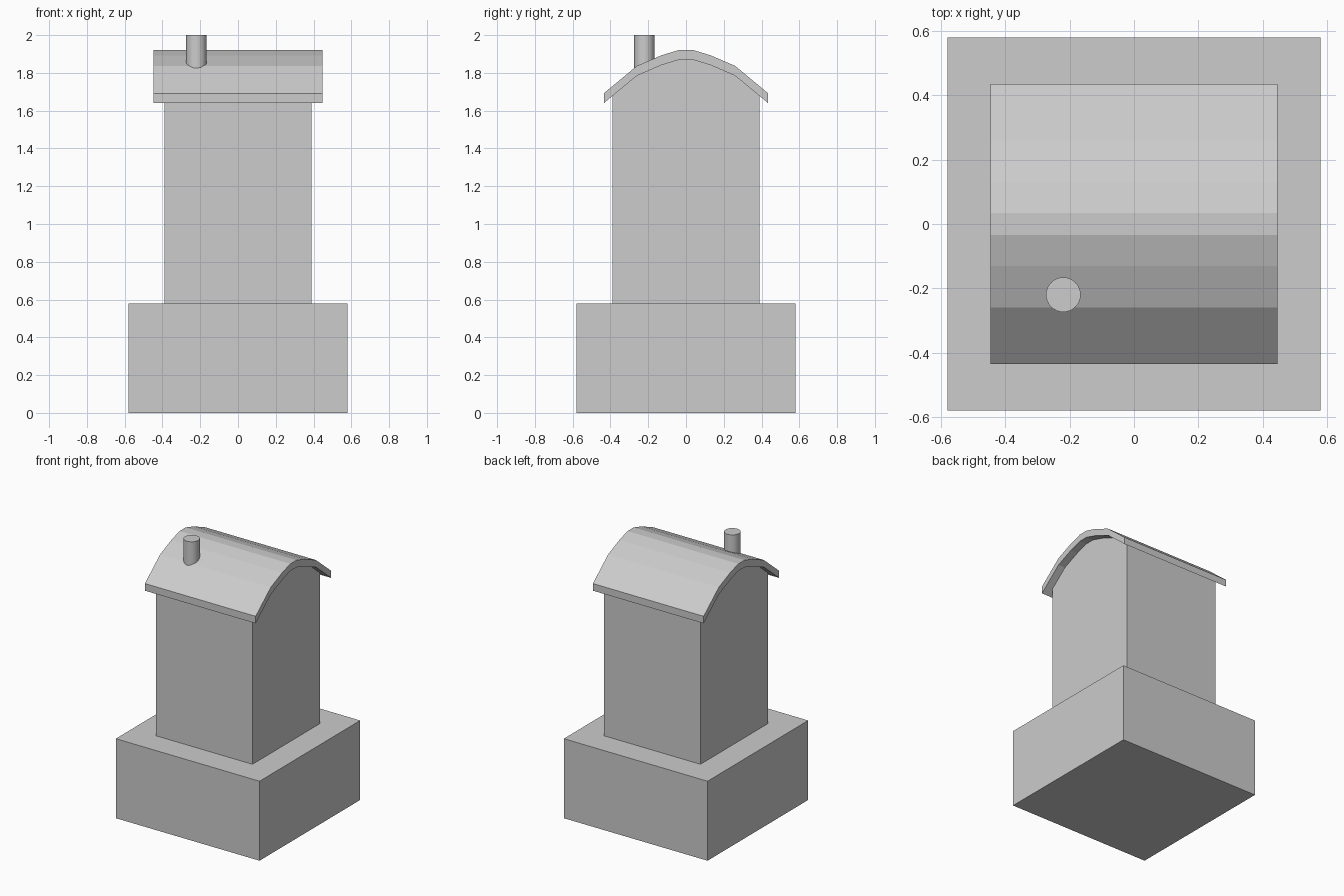
import bpy
import bmesh

default_cube = bpy.data.objects.get("Cube")
if default_cube:
    bpy.data.objects.remove(default_cube, do_unlink=True)

# Single plain grey
grey = bpy.data.materials.new("light_grey")
colour = (0.604, 0.604, 0.604, 1)
grey.diffuse_color = colour
grey.use_nodes = True
grey.node_tree.nodes["Principled BSDF"].inputs["Base Color"].default_value = colour


def extrude_profile(name, profile, half_width):
    """Sweep a closed (y, z) outline along x, centred on x = 0."""
    bm = bmesh.new()
    face = bm.faces.new([bm.verts.new((-half_width, y, z)) for y, z in profile])
    swept = bmesh.ops.extrude_face_region(bm, geom=[face])
    verts = [g for g in swept["geom"] if isinstance(g, bmesh.types.BMVert)]
    bmesh.ops.translate(bm, verts=verts, vec=(2 * half_width, 0, 0))
    bmesh.ops.recalc_face_normals(bm, faces=bm.faces)
    mesh = bpy.data.meshes.new(name)
    bm.to_mesh(mesh)
    bm.free()
    mesh.materials.append(grey)
    obj = bpy.data.objects.new(name, mesh)
    bpy.context.collection.objects.link(obj)
    return obj


def mirrored(half):
    """Complete a left-to-right arch from its positive-y half."""
    return [(-y, z) for y, z in reversed(half)] + half


# Square plinth
base = 0.58
extrude_profile("plinth", [(-base, 0), (base, 0), (base, base), (-base, base)], base)

# Arched roof with vertical eave edges
thickness = 0.052
roof_top = [(0.035, 1.922), (0.13, 1.893), (0.26, 1.837), (0.435, 1.692)]
roof_under = [(y, z - thickness) for y, z in roof_top]
extrude_profile("roof", mirrored(roof_top) + mirrored(roof_under)[::-1], 0.447)

# Tower walls, with gables that meet the underside of the roof
wall = 0.39
(y0, z0), (y1, z1) = roof_under[-2:]
eave_z = z0 + (z1 - z0) * (wall - y0) / (y1 - y0)
gable = mirrored(roof_under[:-1] + [(wall, eave_z)])
extrude_profile("tower", [(wall, base), (-wall, base)] + gable, wall)

# Round chimney rising through the front slope
low, high = 1.79, 2.0
bpy.ops.mesh.primitive_cylinder_add(
    vertices=32, radius=0.054, depth=high - low, location=(-0.22, -0.22, (low + high) / 2))
chimney = bpy.context.object
chimney.name = "chimney"
chimney.data.materials.append(grey)
bpy.ops.object.shade_smooth_by_angle()
